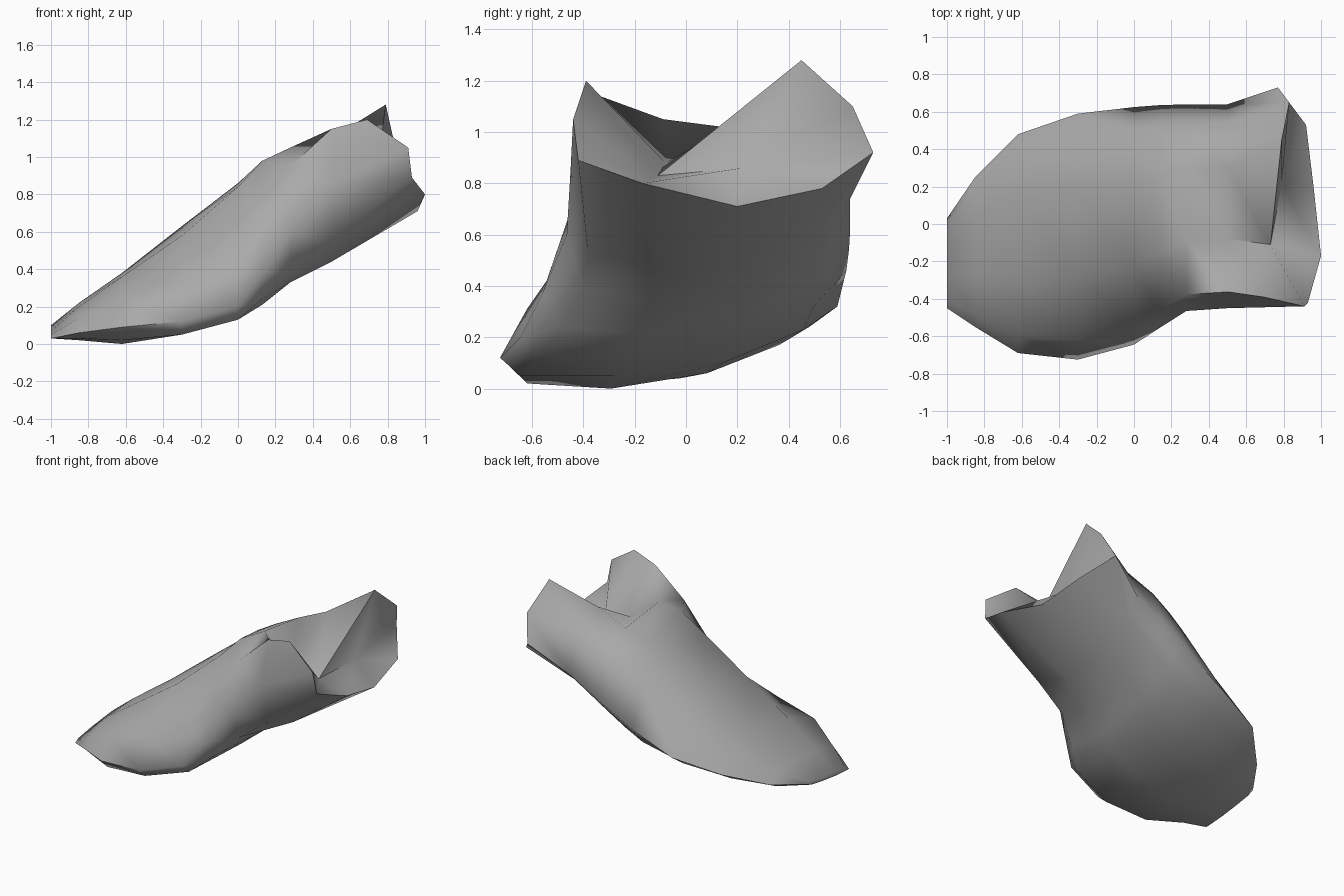
import bpy
import bmesh
from math import radians

# Where each point of a ring sits between the front (0) and back (1) edges,
# going from the back edge over the top to the front and home underneath
ACROSS = (1, 0.9, 0.69, 0.34, 0.08, 0, 0.06, 0.34, 0.66, 0.9)
SIDES = len(ACROSS)
VALLEY = 3
LOW_LIP = 7

cube = bpy.data.objects.get("Cube")
if cube:
    bpy.data.objects.remove(cube, do_unlink=True)


def make_material(name, colour):
    material = bpy.data.materials.new(name)
    material.use_nodes = True
    material.diffuse_color = colour
    material.node_tree.nodes["Principled BSDF"].inputs["Base Color"].default_value = colour
    return material


def section_ring(x, front, back, heights):
    """One upright cross-section of the boot at a given x."""
    return [(x, front + (back - front) * t, z) for t, z in zip(ACROSS, heights)]


# Cross-sections from the toe end, along the foot and up the leg
rings = [
    section_ring(-1.0, -0.45, 0.03, (0.1, 0.1, 0.09, 0.07, 0.05, 0.03, 0.03, 0.04, 0.06, 0.08)),
    section_ring(-0.85, -0.55, 0.25, (0.14, 0.19, 0.22, 0.2, 0.14, 0.06, 0.03, 0.02, 0.04, 0.1)),
    section_ring(-0.62, -0.69, 0.48, (0.24, 0.33, 0.38, 0.36, 0.24, 0.09, 0.02, 0, 0.06, 0.17)),
    section_ring(-0.3, -0.725, 0.59, (0.32, 0.52, 0.63, 0.58, 0.31, 0.12, 0.05, 0.05, 0.1, 0.23)),
    section_ring(0.0, -0.645, 0.625, (0.46, 0.74, 0.86, 0.84, 0.42, 0.2, 0.13, 0.13, 0.19, 0.32)),
    section_ring(0.13, -0.56, 0.635, (0.54, 0.82, 0.93, 0.98, 0.65, 0.37, 0.24, 0.21, 0.27, 0.4)),
    section_ring(0.28, -0.465, 0.64, (0.62, 0.9, 1.0, 1.05, 0.95, 0.6, 0.39, 0.33, 0.36, 0.5)),
    section_ring(0.5, -0.45, 0.64, (0.74, 0.98, 1.1, 0.88, 1.15, 0.85, 0.55, 0.44, 0.47, 0.64)),
]

# Collapsed mouth: a tall flap at the back, a valley, and a peak at the front
mouth_rim = [
    (0.77, 0.73, 0.92), (0.83, 0.65, 1.10), (0.79, 0.45, 1.28),
    (0.73, -0.11, 0.83), (0.69, -0.39, 1.20), (0.91, -0.44, 1.05),
    (0.93, -0.42, 0.89), (1.0, -0.17, 0.80), (0.96, 0.20, 0.71),
    (0.92, 0.53, 0.78),
]
rings.append(mouth_rim)

# Skin the rings
bm = bmesh.new()
loops = [[bm.verts.new(point) for point in ring] for ring in rings]
for lower, upper in zip(loops, loops[1:]):
    for i in range(SIDES):
        j = (i + 1) % SIDES
        bm.faces.new((lower[i], lower[j], upper[j], upper[i]))
bm.faces.new(loops[0])


def fan(centre, rim, first, count):
    """Triangles from one point to a run of rim edges."""
    for step in range(first, first + count):
        bm.faces.new((centre, rim[step % SIDES], rim[(step + 1) % SIDES]))


# Sunken front of the mouth, then the hollow flap standing behind it
rim = loops[-1]
hollow = bm.verts.new((0.79, 0.22, 0.86))
fan(rim[VALLEY], rim, VALLEY + 1, LOW_LIP - VALLEY - 1)
fan(hollow, rim, LOW_LIP, SIDES + VALLEY - LOW_LIP)
bm.faces.new((hollow, rim[VALLEY], rim[LOW_LIP]))
bmesh.ops.recalc_face_normals(bm, faces=bm.faces)

mesh = bpy.data.meshes.new("boot_shell")
bm.to_mesh(mesh)
bm.free()
mesh.materials.append(make_material("grey_cloth", (0.4, 0.4, 0.4, 1)))

boot = bpy.data.objects.new("boot_shell", mesh)
bpy.context.collection.objects.link(boot)
bpy.context.view_layer.objects.active = boot
boot.select_set(True)
bpy.ops.object.shade_smooth_by_angle(angle=radians(75))
